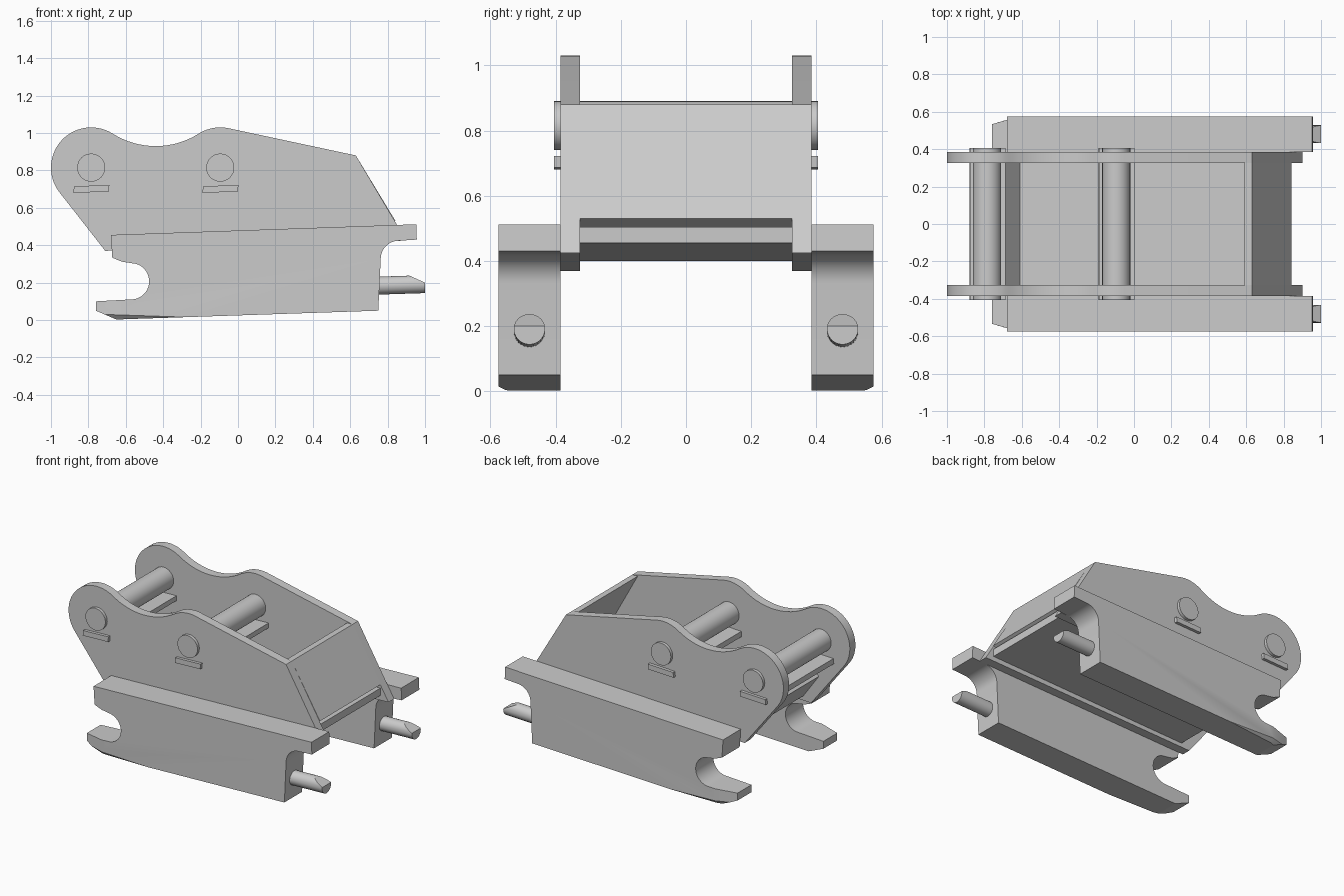
import bpy, bmesh
from math import sin, cos, radians
from mathutils import Vector

if "Cube" in bpy.data.objects:
    bpy.data.objects.remove(bpy.data.objects["Cube"])


def arc(cx, cz, r, a0, a1, n=16):
    return [(cx + r * cos(radians(a0 + (a1 - a0) * i / n)),
             cz + r * sin(radians(a0 + (a1 - a0) * i / n))) for i in range(n + 1)]


def prism_bm(pts, y0, y1):
    bm = bmesh.new()
    a = [bm.verts.new((x, y0, z)) for x, z in pts]
    b = [bm.verts.new((x, y1, z)) for x, z in pts]
    bm.faces.new(a)
    bm.faces.new(b[::-1])
    for i in range(len(pts)):
        j = (i + 1) % len(pts)
        bm.faces.new((a[i], a[j], b[j], b[i]))
    return bm


def cut(bm, co, no):
    # slice away everything on the normal side and cap the opening
    geom = bm.verts[:] + bm.edges[:] + bm.faces[:]
    res = bmesh.ops.bisect_plane(bm, geom=geom, plane_co=co, plane_no=no, clear_outer=True)
    edges = [e for e in res['geom_cut'] if isinstance(e, bmesh.types.BMEdge)]
    bmesh.ops.holes_fill(bm, edges=edges, sides=0)


def finish(name, bm, mirror=False):
    bmesh.ops.recalc_face_normals(bm, faces=bm.faces)
    me = bpy.data.meshes.new(name)
    bm.to_mesh(me)
    bm.free()
    me.shade_smooth()
    me.set_sharp_from_angle(angle=radians(25))
    ob = bpy.data.objects.new(name, me)
    bpy.context.collection.objects.link(ob)
    if mirror:
        m = ob.modifiers.new("mirror", 'MIRROR')
        m.use_axis = (False, True, False)
        m.use_mirror_merge = False
    return ob


# Side plates: two humps around the pins with a concave dip between
R, PZ = 0.215, 0.815
PINS = {"rear": -0.785, "middle": -0.095}
plate = [(-0.71, 0.37)]
plate += arc(PINS["rear"], PZ, R, 218, 57.7, 28)
plate += arc(-0.44, 1.36, 0.43, 237.7, 302.3, 16)[1:-1]
plate += arc(PINS["middle"], PZ, R, 122.3, 78, 10)
plate += [(0.63, 0.88), (0.90, 0.425)]
finish("side_plate", prism_bm(plate, 0.325, 0.385), True)

# Cross plates between the side plates
cross = {
    "floor_plate": [(-0.65, 0.40), (0.84, 0.455), (0.84, 0.505), (-0.61, 0.452)],
    "front_sloped_plate": [(0.63, 0.88), (0.59, 0.88), (0.797, 0.505), (0.842, 0.53)],
    "rear_sloped_plate": [(-0.65, 0.40), (-0.61, 0.45), (-0.725, 0.60), (-0.768, 0.565)],
}
for name, pts in cross.items():
    finish(name, prism_bm(pts, -0.325, 0.325))

# Pins with a retaining bar beneath each
for name, x in PINS.items():
    finish(name + "_pin", prism_bm(arc(x, PZ, 0.075, 0, 348.75, 31), -0.405, 0.405))
    bar = [(x - 0.095, 0.68), (x + 0.095, 0.687), (x + 0.097, 0.722), (x - 0.092, 0.715)]
    finish(name + "_pin_bar", prism_bm(bar, -0.405, 0.405))

# Side rails: hook mouth at the rear, overhanging lip at the front
rail = [(-0.68, 0.455), (0.953, 0.512), (0.956, 0.43)]
rail += arc(0.86, 0.327, 0.097, 90, 178, 12)
rail += [(0.75, 0.05), (-0.65, 0.003), (-0.76, 0.05), (-0.76, 0.10)]
rail += arc(-0.572, 0.207, 0.097, -92, 88, 20)
rail += [(-0.62, 0.312), (-0.672, 0.333)]
bm = prism_bm(rail, 0.385, 0.575)
# chamfer the outer bottom edge, then taper the lower hook tip
n = Vector((-1.4, 0, 0.047)).cross(Vector((0, 0.025, 0.025))).normalized()
n = n if n.y > 0 else -n
cut(bm, (-0.65, 0.55, 0.003), n)
bmesh.ops.bisect_plane(bm, geom=bm.verts[:] + bm.edges[:] + bm.faces[:],
                       plane_co=(-0.619, 0, 0), plane_no=(1, 0, 0))
for v in bm.verts:
    if v.co.x < -0.62 and v.co.z < 0.25 and v.co.y > 0.5:
        v.co.y -= (-0.62 - v.co.x) * 0.3
finish("side_rail", bm, True)

# Locking rods with a bevelled upper tip
bm = bmesh.new()
ring = arc(0.48, 0.183, 0.048, 0, 345, 23)
a = [bm.verts.new((0.72, y, z)) for y, z in ring]
b = [bm.verts.new((1.0, y, z + 0.009)) for y, z in ring]
bm.faces.new(a)
bm.faces.new(b[::-1])
for i in range(24):
    j = (i + 1) % 24
    bm.faces.new((a[i], a[j], b[j], b[i]))
cut(bm, (1.0, 0.48, 0.20), Vector((0.45, 0, 1)).normalized())
finish("locking_rod", bm, True)
